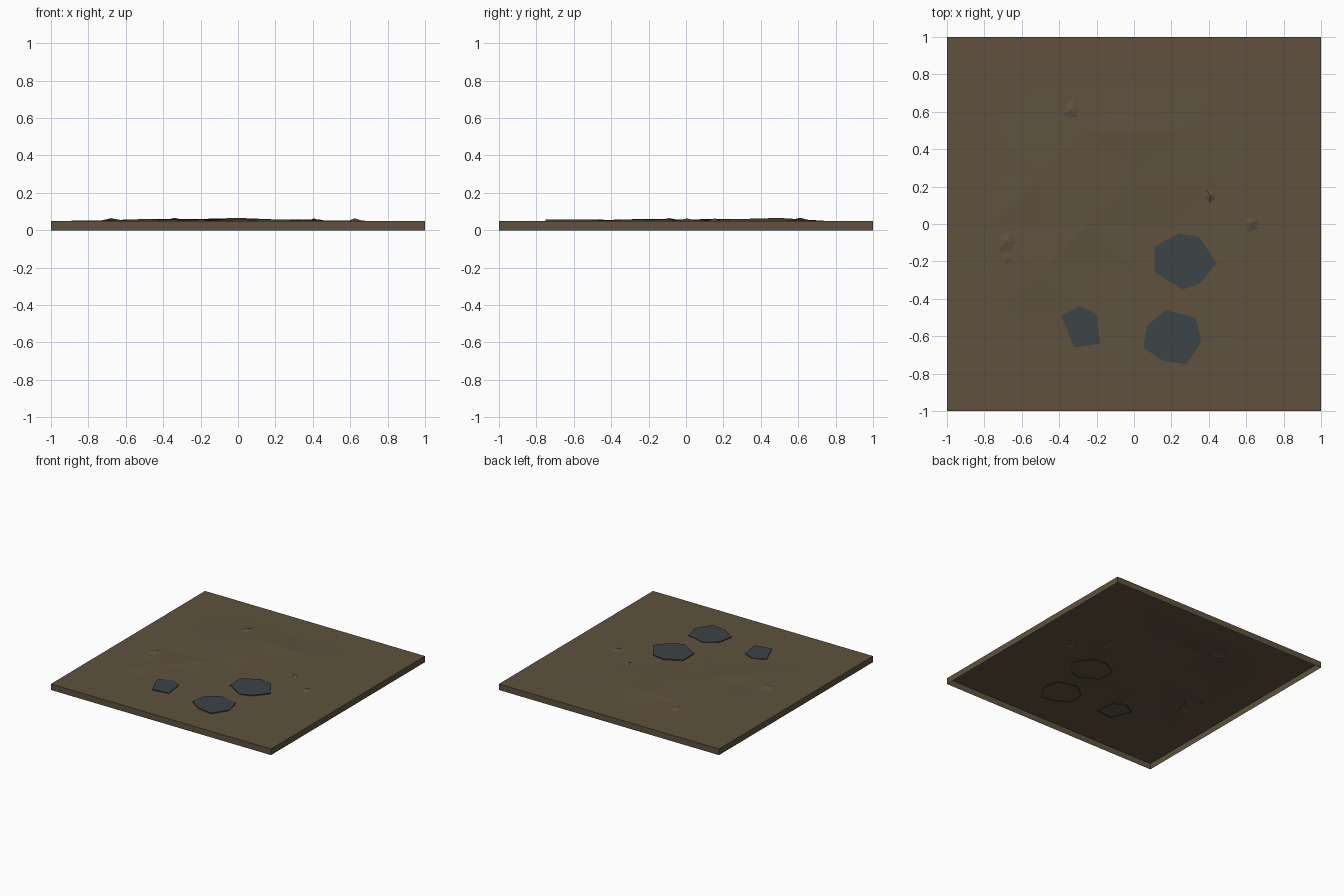
import bpy
import bmesh
from math import cos, sin, tau

cube = bpy.data.objects.get("Cube")
if cube:
    bpy.data.objects.remove(cube)


def material(name, colour):
    mat = bpy.data.materials.new(name)
    mat.use_nodes = True
    mat.diffuse_color = (*colour, 1)
    mat.node_tree.nodes["Principled BSDF"].inputs["Base Color"].default_value = (*colour, 1)
    return mat


soil = material("brown soil", (0.115, 0.085, 0.048))
slate = material("blue grey slate", (0.046, 0.058, 0.062))


def finish(name, bm, mat):
    mesh = bpy.data.meshes.new(name)
    bm.to_mesh(mesh)
    bm.free()
    mesh.materials.append(mat)
    obj = bpy.data.objects.new(name, mesh)
    bpy.context.collection.objects.link(obj)
    return obj


# Ground: a coarse faceted sheet with open-bottomed side walls
TOP, STEP = 0.05, 0.25
rises = {(0, 2): 0.016, (-1, 1): 0.011, (0, 1): 0.009, (1, 1): 0.004,
         (-2, 1): 0.008, (-1, 2): 0.009, (-2, 2): 0.004, (1, 2): 0.006,
         (2, 2): 0.003, (-1, 0): 0.008, (-2, -1): 0.010, (-2, 0): 0.002,
         (-3, 0): 0.002, (1, -2): 0.004, (-1, -2): 0.003, (2, 0): 0.003}
bm = bmesh.new()
cells = range(-4, 5)
grid = {(i, j): bm.verts.new((i * STEP, j * STEP, TOP + rises.get((i, j), 0)))
        for i in cells for j in cells}
for i in cells[:-1]:
    for j in cells[:-1]:
        a, b, c, d = (grid[i, j], grid[i + 1, j], grid[i + 1, j + 1], grid[i, j + 1])
        # diagonals alternate from cell to cell
        tris = ((a, b, c), (a, c, d)) if (i + j) % 2 else ((a, b, d), (b, c, d))
        for tri in tris:
            bm.faces.new(tri)
rim = [e for e in bm.edges if e.is_boundary]
walls = bmesh.ops.extrude_edge_only(bm, edges=rim)["geom"]
for v in walls:
    if isinstance(v, bmesh.types.BMVert):
        v.co.z = 0
bmesh.ops.recalc_face_normals(bm, faces=bm.faces)
finish("ground", bm, soil)


def mound(name, x, y, radius, height, sides, turn):
    """Small faceted clod of earth with an off-centre peak."""
    bm = bmesh.new()
    ring = []
    for k in range(sides):
        angle = turn + tau * k / sides
        r = radius * (1 if k % 2 else 0.78)
        ring.append(bm.verts.new((x + r * cos(angle), y + r * sin(angle), TOP - 0.002)))
    peak = bm.verts.new((x - radius * 0.1, y + radius * 0.1, TOP + height))
    for k in range(sides):
        bm.faces.new((ring[k], ring[(k + 1) % sides], peak))
    finish(name, bm, soil)


mound("back_clod", -0.33, 0.6, 0.085, 0.017, 6, 0.3)
mound("right_clod", -0.67, -0.1, 0.1, 0.015, 5, 0.1)
mound("right_small_clod", -0.67, -0.19, 0.07, 0.008, 5, 0.6)
mound("left_clod", 0.63, 0.0, 0.06, 0.014, 5, 0.5)
mound("left_small_clod", 0.41, 0.15, 0.045, 0.014, 5, 0.9)


def stone(name, outline, top):
    """Flat paving stone with straight sides."""
    bm = bmesh.new()
    face = bm.faces.new([bm.verts.new((x, y, top)) for x, y in outline])
    edges = list(face.edges)
    for v in bmesh.ops.extrude_edge_only(bm, edges=edges)["geom"]:
        if isinstance(v, bmesh.types.BMVert):
            v.co.z = TOP - 0.005
    bmesh.ops.recalc_face_normals(bm, faces=bm.faces)
    finish(name, bm, slate)


stone("upper_stone", [(0.11, -0.12), (0.11, -0.26), (0.26, -0.35), (0.35, -0.32),
                      (0.44, -0.21), (0.35, -0.07), (0.24, -0.05)], 0.058)
stone("lower_stone", [(0.05, -0.66), (0.15, -0.73), (0.28, -0.75), (0.36, -0.63),
                      (0.33, -0.5), (0.17, -0.46), (0.07, -0.54)], 0.058)
stone("small_stone", [(-0.39, -0.49), (-0.32, -0.66), (-0.18, -0.64),
                      (-0.2, -0.48), (-0.29, -0.44)], 0.058)
